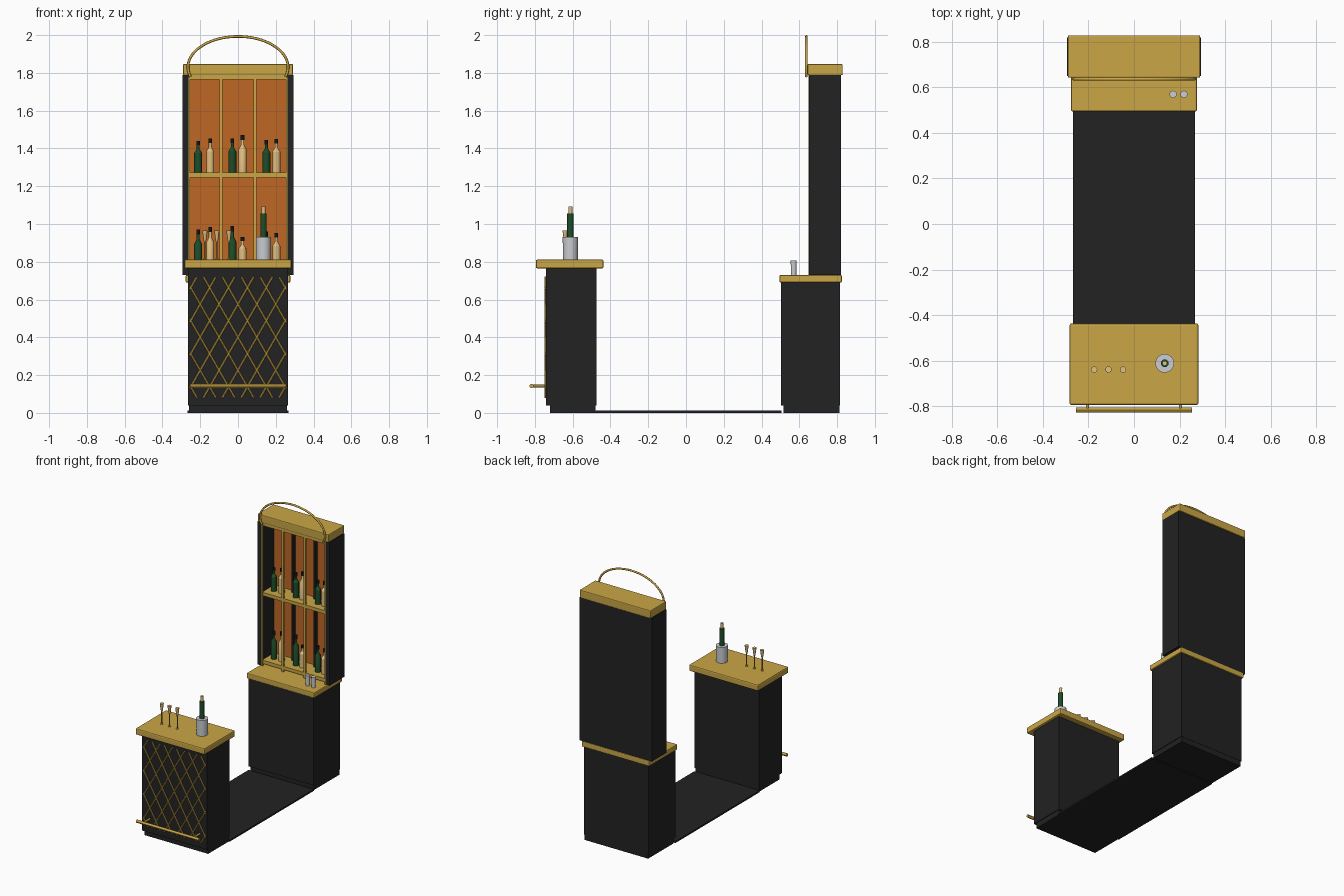
import bpy
from math import radians, sin, cos
from mathutils import Vector

cube = bpy.data.objects.get("Cube")
if cube:
    bpy.data.objects.remove(cube, do_unlink=True)


def material(name, rgb, metallic=0.0):
    m = bpy.data.materials.new(name)
    m.use_nodes = True
    m.diffuse_color = (*rgb, 1)
    m.node_tree.nodes["Principled BSDF"].inputs["Base Color"].default_value = (*rgb, 1)
    return m


BLACK = material("matte black", (0.016, 0.016, 0.016))
GOLD = material("brass gold", (0.59, 0.38, 0.06))
AMBER = material("amber panel", (0.52, 0.135, 0.017))
GREEN = material("bottle green", (0.012, 0.075, 0.022))
CREAM = material("pale liquor", (0.76, 0.53, 0.22))
SILVER = material("silver", (0.6, 0.61, 0.64))
CAP = material("bottle cap", (0.008, 0.008, 0.008))


def finish(ob, name, mat):
    ob.name = name
    ob.data.materials.append(mat)
    return ob


def box(name, x, y, z, mat, bevel=0.0):
    """Box from (min, max) pairs on each axis."""
    bpy.ops.mesh.primitive_cube_add(size=1, location=[sum(p) / 2 for p in (x, y, z)])
    ob = finish(bpy.context.object, name, mat)
    ob.scale = [p[1] - p[0] for p in (x, y, z)]
    bpy.ops.object.transform_apply(location=False, rotation=False, scale=True)
    if bevel:
        mod = ob.modifiers.new("soft edge", "BEVEL")
        mod.width = bevel
        mod.segments = 2
    return ob


def rod(name, a, b, r, mat, sides=12):
    a, b = Vector(a), Vector(b)
    bpy.ops.mesh.primitive_cylinder_add(vertices=sides, radius=r, depth=(b - a).length,
                                        location=(a + b) / 2)
    ob = finish(bpy.context.object, name, mat)
    ob.rotation_euler = (b - a).to_track_quat("Z", "Y").to_euler()
    bpy.ops.object.shade_smooth_by_angle()
    return ob


def lathe(name, loc, profile, colours, sides=16):
    """Revolve (radius, height) rings; colours gives one material per band."""
    verts, faces, slots = [], [], []
    mats = list(dict.fromkeys(colours))
    for r, z in profile:
        for i in range(sides):
            t = radians(360 * i / sides)
            verts.append((r * cos(t), r * sin(t), z))
    for k, mat in enumerate(colours):
        for i in range(sides):
            j = (i + 1) % sides
            faces.append([k * sides + i, k * sides + j, (k + 1) * sides + j, (k + 1) * sides + i])
            slots.append(mats.index(mat))
    last = len(profile) - 1
    faces += [list(range(sides))[::-1], [last * sides + i for i in range(sides)]]
    slots += [slots[0], slots[-1]]
    me = bpy.data.meshes.new(name)
    me.from_pydata(verts, [], faces)
    for m in mats:
        me.materials.append(m)
    for p, s in zip(me.polygons, slots):
        p.material_index = s
    ob = bpy.data.objects.new(name, me)
    ob.location = loc
    bpy.context.collection.objects.link(ob)
    bpy.context.view_layer.objects.active = ob
    bpy.ops.object.select_all(action="DESELECT")
    ob.select_set(True)
    bpy.ops.object.shade_smooth_by_angle()
    return ob


def bottle(name, x, z, h, mat):
    r = 0.021
    lathe(name, (x, 0.72, z),
          [(r, 0), (r, h * 0.62), (0.008, h * 0.74), (0.008, h * 0.87), (0.01, h * 0.87), (0.01, h)],
          [mat, mat, mat, CAP, CAP])


def sym(v):
    return (-v, v)


# Floor between the two counters
box("floor_mat", sym(0.267), (-0.48, 0.505), (0, 0.012), BLACK)

# Front bar
box("bar_plinth", sym(0.26), (-0.72, -0.48), (0, 0.04), BLACK)
box("bar_body", sym(0.265), (-0.74, -0.475), (0.04, 0.768), BLACK)
box("bar_top", sym(0.283), (-0.795, -0.437), (0.765, 0.812), GOLD, 0.008)

# Diamond lattice on the bar front, each strip clipped to the panel
SLOPE, MID, HALF_W, HALF_H = 1.75, 0.4, 0.255, 0.32
for side in (-1, 1):
    for k in range(-4, 5):
        x0 = k * 0.1
        ends = sorted(side * SLOPE * (edge - x0) for edge in (-HALF_W, HALF_W))
        lo, hi = max(ends[0], -HALF_H), min(ends[1], HALF_H)
        if hi - lo > 0.02:
            a, b = [(x0 + side * dz / SLOPE, -0.744, MID + dz) for dz in (lo, hi)]
            rod("lattice_strip", a, b, 0.0055, GOLD, 6)

# Foot rail
rod("foot_rail", (-0.255, -0.818, 0.142), (0.255, -0.818, 0.142), 0.011, GOLD)
for x in sym(0.205):
    rod("rail_bracket", (x, -0.818, 0.142), (x, -0.738, 0.142), 0.007, GOLD)

# Ice bucket with bottle
lathe("ice_bucket", (0.135, -0.612, 0.81), [(0.039, 0), (0.041, 0.12)], [SILVER], 24)
lathe("chilled_bottle", (0.135, -0.612, 0.925),
      [(0.017, 0), (0.017, 0.13), (0.01, 0.13), (0.011, 0.168)], [GREEN, GREEN, CREAM])

# Stemmed glasses
for x in (-0.175, -0.112, -0.048):
    lathe("flute_glass", (x, -0.64, 0.811),
          [(0.009, 0), (0.009, 0.004), (0.004, 0.008), (0.004, 0.09), (0.008, 0.11), (0.014, 0.155)],
          [GOLD, GOLD, GOLD, CREAM, CREAM])

# Back cabinet
box("cabinet_plinth", sym(0.26), (0.515, 0.813), (0, 0.04), BLACK)
box("cabinet_body", sym(0.265), (0.503, 0.815), (0.04, 0.692), BLACK)
box("cabinet_top", sym(0.277), (0.495, 0.825), (0.69, 0.73), GOLD, 0.006)
for x in (0.172, 0.219):
    lathe("tumbler", (x, 0.57, 0.73), [(0.014, 0), (0.016, 0.077)], [SILVER])

# Display shelves
for name, x in (("right_wall", (-0.295, -0.26)), ("left_wall", (0.26, 0.295))):
    box(name, x, (0.65, 0.82), (0.73, 1.79), BLACK)
box("back_board", sym(0.26), (0.8, 0.82), (0.73, 1.79), BLACK)
box("amber_back", sym(0.26), (0.791, 0.801), (0.735, 1.785), AMBER)
box("shelf_cap", sym(0.291), (0.643, 0.829), (1.788, 1.847), GOLD, 0.006)
box("top_trim", sym(0.26), (0.652, 0.672), (1.765, 1.79), GOLD)
box("lower_shelf", sym(0.26), (0.652, 0.795), (0.745, 0.77), GOLD)
box("upper_shelf", sym(0.26), (0.652, 0.795), (1.247, 1.272), GOLD)
for x in (-0.09, 0.09):
    box("front_post", (x - 0.007, x + 0.007), (0.648, 0.662), (0.73, 1.79), GOLD)
    box("back_rib", (x - 0.006, x + 0.006), (0.76, 0.795), (0.77, 1.788), BLACK)
for x in sym(0.257):
    box("edge_post", (x - 0.004, x + 0.004), (0.648, 0.658), (0.73, 1.79), GOLD)

# Bottles: position, upper height, lower height, colour
for x, up, low, mat in ((-0.211, 0.168, 0.2, GREEN), (-0.147, 0.18, 0.215, CREAM),
                        (-0.03, 0.18, 0.22, GREEN), (0.024, 0.2, 0.16, CREAM),
                        (0.15, 0.172, 0.19, GREEN), (0.203, 0.178, 0.182, CREAM)):
    bottle("upper_bottle", x, 1.272, up, mat)
    bottle("lower_bottle", x, 0.77, low, mat)

# Arched crest
curve = bpy.data.curves.new("crest_arch", "CURVE")
curve.dimensions = "3D"
curve.bevel_depth = 0.007
curve.bevel_resolution = 2
curve.use_fill_caps = True
spline = curve.splines.new("POLY")
STEPS = 48
spline.points.add(STEPS)
for i, p in enumerate(spline.points):
    t = radians(-18 + 216 * i / STEPS)
    p.co = (0.265 * cos(t), 0.637, 1.83 + 0.163 * sin(t), 1)
curve.materials.append(GOLD)
arch = bpy.data.objects.new("crest_arch", curve)
bpy.context.collection.objects.link(arch)
